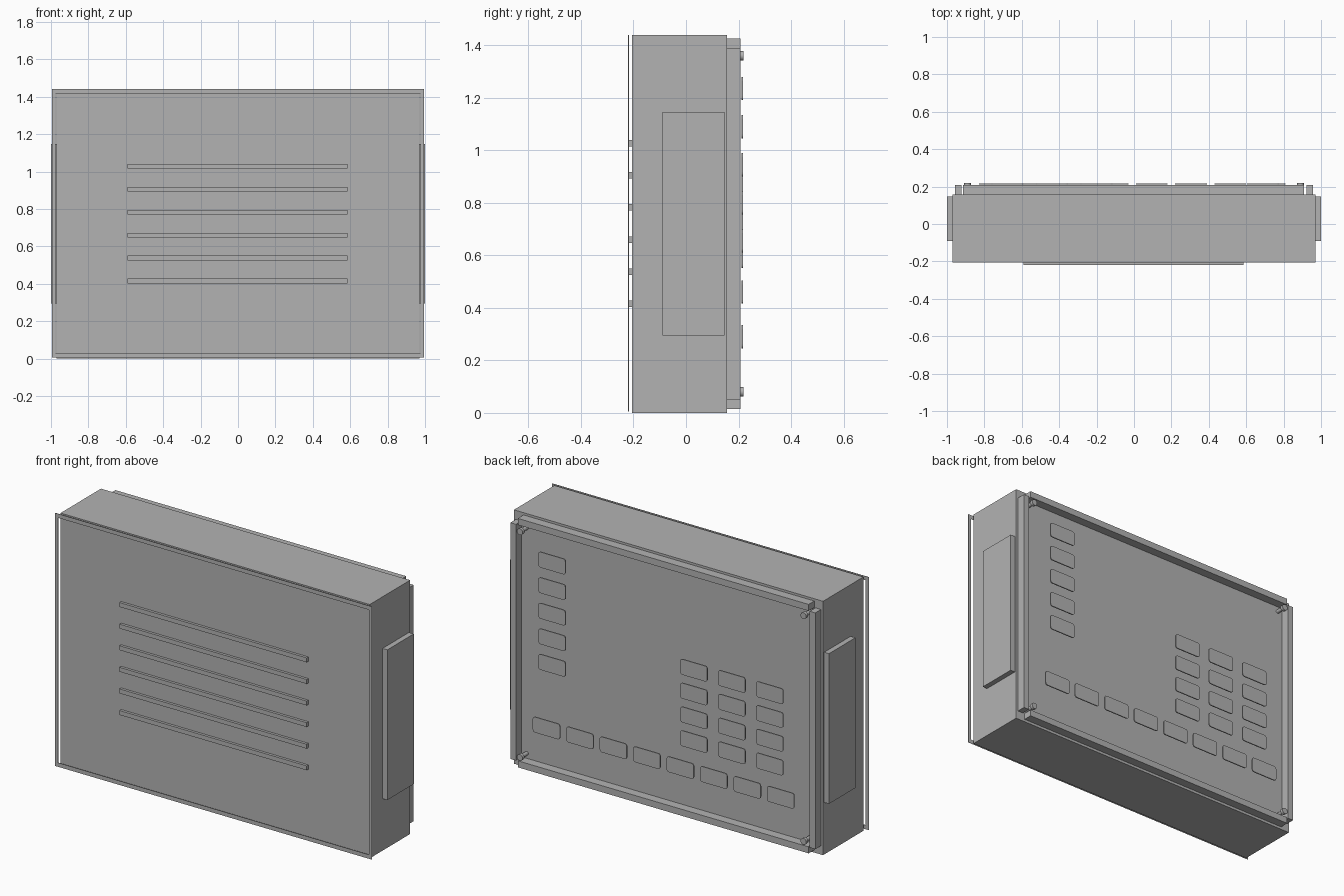
import bpy
import bmesh
from math import pi, cos, sin, radians
from mathutils import Matrix

if "Cube" in bpy.data.objects:
    bpy.data.objects.remove(bpy.data.objects["Cube"], do_unlink=True)

grey = bpy.data.materials.new("plain grey")
grey.use_nodes = True
COLOUR = (0.45, 0.45, 0.45, 1)
grey.diffuse_color = COLOUR
grey.node_tree.nodes["Principled BSDF"].inputs["Base Color"].default_value = COLOUR


def finish(name, bm):
    bmesh.ops.recalc_face_normals(bm, faces=bm.faces)
    mesh = bpy.data.meshes.new(name)
    bm.to_mesh(mesh)
    bm.free()
    mesh.materials.append(grey)
    obj = bpy.data.objects.new(name, mesh)
    bpy.context.collection.objects.link(obj)
    return obj


def box(name, x, y, z):
    """Box from (low, high) ranges on each axis."""
    bm = bmesh.new()
    bmesh.ops.create_cube(bm, size=1)
    for v in bm.verts:
        v.co = [sum(r) / 2 + c * (r[1] - r[0]) for r, c in zip((x, y, z), v.co)]
    return finish(name, bm)


def rod(name, x, z, y, radius):
    """Cylinder along y."""
    bm = bmesh.new()
    place = Matrix.Translation((x, sum(y) / 2, z)) @ Matrix.Rotation(pi / 2, 4, "X")
    bmesh.ops.create_cone(bm, cap_ends=True, segments=16, radius1=radius,
                          radius2=radius, depth=y[1] - y[0], matrix=place)
    obj = finish(name, bm)
    for p in obj.data.polygons:
        p.use_smooth = len(p.vertices) == 4
    return obj


def key(name, x, z, w=0.17, h=0.088, r=0.014):
    """Thin rounded key plate facing the back."""
    bm = bmesh.new()
    verts = []
    for sx, sz, start in ((1, 1, 0), (-1, 1, 90), (-1, -1, 180), (1, -1, 270)):
        for step in range(4):
            a = radians(start + step * 30)
            verts.append(bm.verts.new((x + sx * (w / 2 - r) + r * cos(a), 0.211,
                                       z + sz * (h / 2 - r) + r * sin(a))))
    face = bm.faces.new(verts)
    top = bmesh.ops.extrude_face_region(bm, geom=[face])["geom"]
    moved = [g for g in top if isinstance(g, bmesh.types.BMVert)]
    bmesh.ops.translate(bm, vec=(0, 0.006, 0), verts=moved)
    return finish(name, bm)


# Main case
box("case", (-0.97, 0.97), (-0.205, 0.157), (0, 1.44))

# Thin trim frame standing off the front
for side, s in (("left", 1), ("right", -1)):
    box(f"front_trim_{side}", sorted((s * 0.975, s * 0.995)), (-0.22, -0.218), (0.005, 1.44))
for side, z in (("top", (1.417, 1.44)), ("bottom", (0.005, 0.028))):
    box(f"front_trim_{side}", (-0.975, 0.975), (-0.22, -0.218), z)

# Front ribs
for i in range(6):
    z = 0.415 + i * 0.1225
    box(f"front_rib_{i + 1}", (-0.59, 0.585), (-0.22, -0.2), (z - 0.0125, z + 0.0125))

# Side plates and raised vertical rails on the back
for side, s in (("left", 1), ("right", -1)):
    box(f"side_plate_{side}", sorted((s * 0.965, s * 1.0)), (-0.09, 0.147), (0.295, 1.147))
    box(f"back_rail_{side}", sorted((s * 0.922, s * 0.957)), (0.15, 0.208), (0.05, 1.39))

# Horizontal rails on the back
for side, z in (("top", (1.39, 1.427)), ("bottom", (0.015, 0.052))):
    box(f"back_rail_{side}", (-0.915, 0.91), (0.15, 0.208), z)

# Corner screws
for i, (x, z) in enumerate([(x, z) for x in (-0.89, 0.89) for z in (0.08, 1.36)]):
    rod(f"screw_shaft_{i + 1}", x, z, (0.15, 0.205), 0.011)
    rod(f"screw_head_{i + 1}", x, z, (0.202, 0.219), 0.018)

# Keys: side column, keypad and bottom row
for i in range(5):
    key(f"column_key_{i + 1}", 0.69, 0.655 + i * 0.145)
for col in range(3):
    for row in range(4):
        key(f"keypad_key_{col + 1}_{row + 1}", -0.2 - col * 0.238, 0.46 + row * 0.135)
for i in range(8):
    key(f"row_key_{i + 1}", 0.725 - i * 0.21, 0.29)
